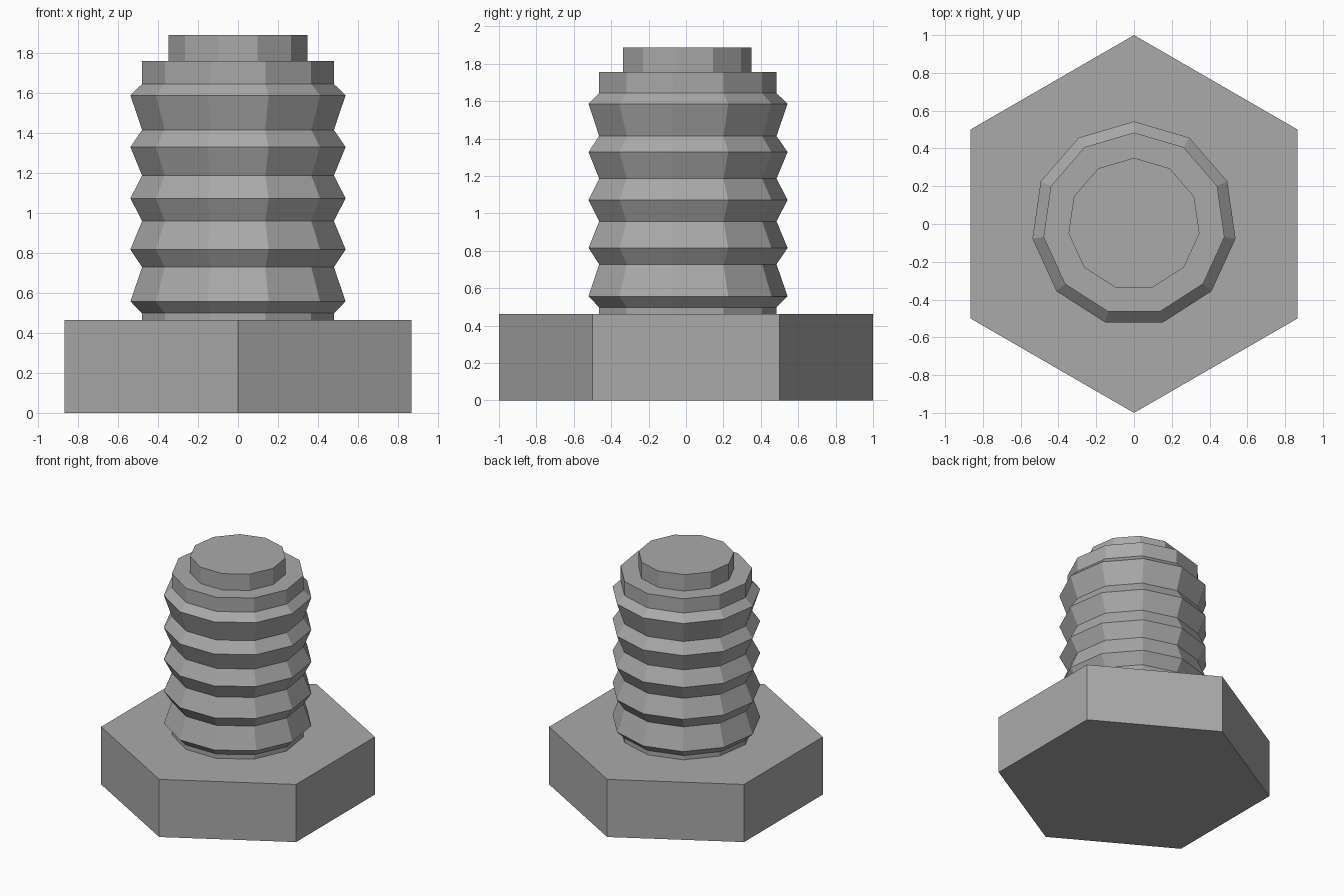
import bpy, bmesh
from math import sin, cos, tau

if "Cube" in bpy.data.objects:
    bpy.data.objects.remove(bpy.data.objects["Cube"])

# Dark grey metal
steel = bpy.data.materials.new("dark_steel")
steel.diffuse_color = (0.4, 0.4, 0.4, 1)
steel.use_nodes = True
steel.node_tree.nodes["Principled BSDF"].inputs["Base Color"].default_value = steel.diffuse_color


def lathe(name, profile, sides):
    """Stack flat-sided rings (radius, z), first corner on +y, capped at both ends."""
    bm = bmesh.new()
    rings = [[bm.verts.new((r * sin(tau * i / sides), r * cos(tau * i / sides), z))
              for i in range(sides)] for r, z in profile]
    for low, high in zip(rings, rings[1:]):
        for i in range(sides):
            j = (i + 1) % sides
            bm.faces.new((low[i], low[j], high[j], high[i]))
    bm.faces.new(rings[0])
    bm.faces.new(rings[-1])
    bmesh.ops.recalc_face_normals(bm, faces=bm.faces)
    mesh = bpy.data.meshes.new(name)
    bm.to_mesh(mesh)
    bm.free()
    mesh.materials.append(steel)
    obj = bpy.data.objects.new(name, mesh)
    bpy.context.collection.objects.link(obj)
    return obj


HEAD_TOP, SHOULDER, TIP_TOP = 0.463, 1.757, 1.888
ROOT, CREST, TIP = 0.484, 0.543, 0.35

# Hexagonal head
lathe("bolt_head", [(1, 0), (1, HEAD_TOP)], 6)

# Threaded shank: roots and crests alternate, then shoulder and narrow tip
thread_z = [0.498, 0.557, 0.728, 0.816, 0.958, 1.072, 1.186, 1.328, 1.414, 1.586, 1.643]
profile = [(ROOT, HEAD_TOP)]
profile += [(CREST if i % 2 else ROOT, z) for i, z in enumerate(thread_z)]
profile += [(ROOT, SHOULDER), (TIP, SHOULDER), (TIP, TIP_TOP)]
lathe("threaded_shank", profile, 11)
